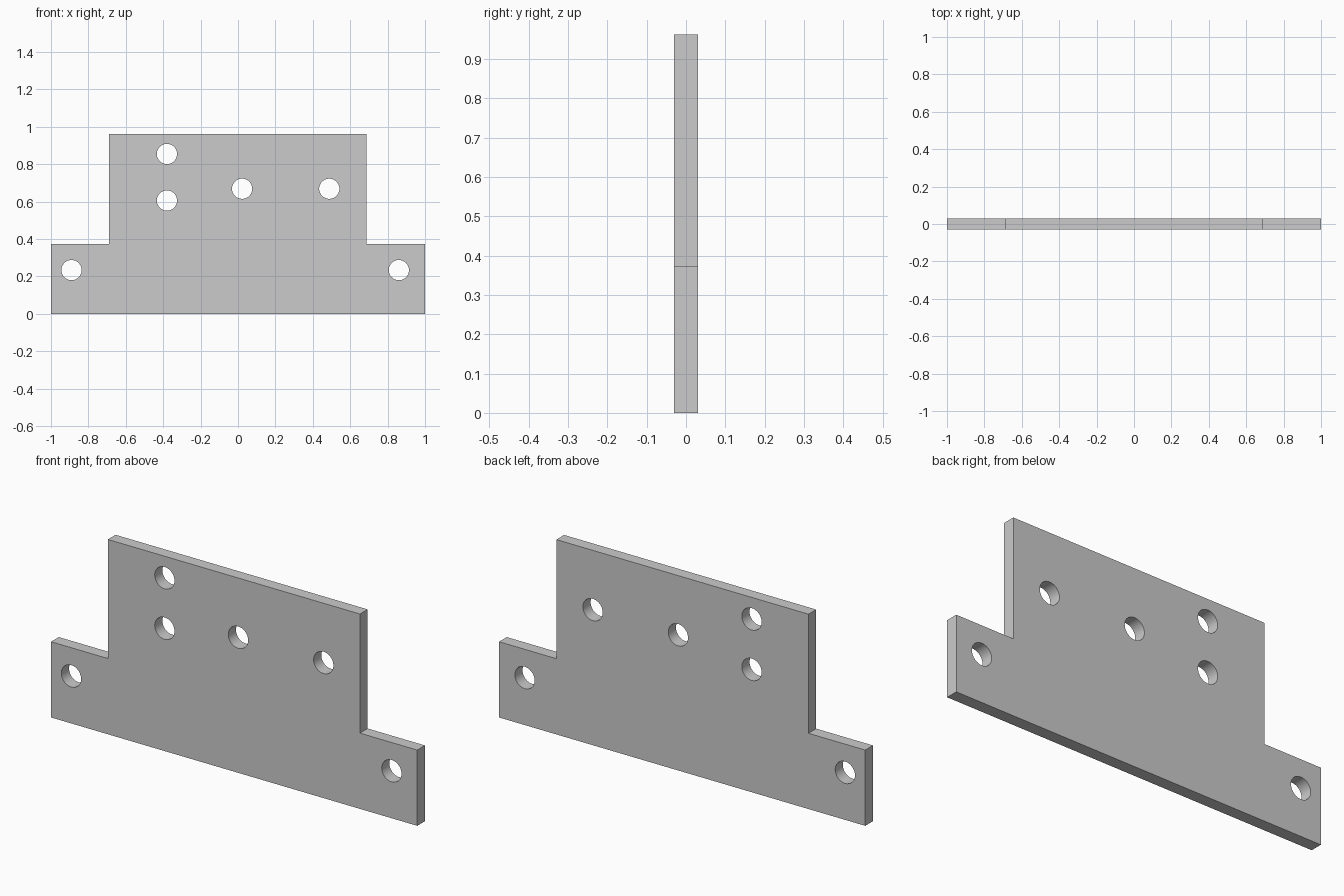
import bpy, bmesh
from math import radians, pi
from mathutils import Matrix

if "Cube" in bpy.data.objects:
    bpy.data.objects.remove(bpy.data.objects["Cube"])

HALF_T = 0.03
HOLE_R = 0.054
OUTLINE = [(-1, 0), (1, 0), (1, 0.374), (0.687, 0.374), (0.687, 0.962),
           (-0.69, 0.962), (-0.69, 0.374), (-1, 0.374)]
HOLES = [(-0.89, 0.234), (0.86, 0.234), (-0.38, 0.855), (-0.38, 0.606),
         (0.022, 0.669), (0.488, 0.669)]


def make_object(name, bm):
    bmesh.ops.recalc_face_normals(bm, faces=bm.faces)
    mesh = bpy.data.meshes.new(name)
    bm.to_mesh(mesh)
    bm.free()
    obj = bpy.data.objects.new(name, mesh)
    bpy.context.collection.objects.link(obj)
    return obj


# Stepped plate: outline extruded through its thickness
bm = bmesh.new()
face = bm.faces.new([bm.verts.new((x, -HALF_T, z)) for x, z in OUTLINE])
ext = bmesh.ops.extrude_face_region(bm, geom=[face])
bmesh.ops.translate(bm, vec=(0, 2 * HALF_T, 0),
                    verts=[v for v in ext["geom"] if isinstance(v, bmesh.types.BMVert)])
plate = make_object("mounting_plate", bm)

# Hole cutters: cylinders running front to back
bm = bmesh.new()
for x, z in HOLES:
    bmesh.ops.create_cone(bm, cap_ends=True, segments=48, radius1=HOLE_R, radius2=HOLE_R,
                          depth=0.2,
                          matrix=Matrix.Translation((x, 0, z)) @ Matrix.Rotation(pi / 2, 4, 'X'))
cutter = make_object("hole_cutter", bm)
cutter.hide_render = True

# Drill the holes, then discard the cutter
mod = plate.modifiers.new("holes", 'BOOLEAN')
mod.operation = 'DIFFERENCE'
mod.solver = 'EXACT'
mod.object = cutter
bpy.context.view_layer.objects.active = plate
plate.select_set(True)
bpy.ops.object.modifier_apply(modifier=mod.name)
bpy.data.objects.remove(cutter, do_unlink=True)

# Smooth hole walls, crisp plate edges
bpy.ops.object.shade_smooth_by_angle(angle=radians(30))
